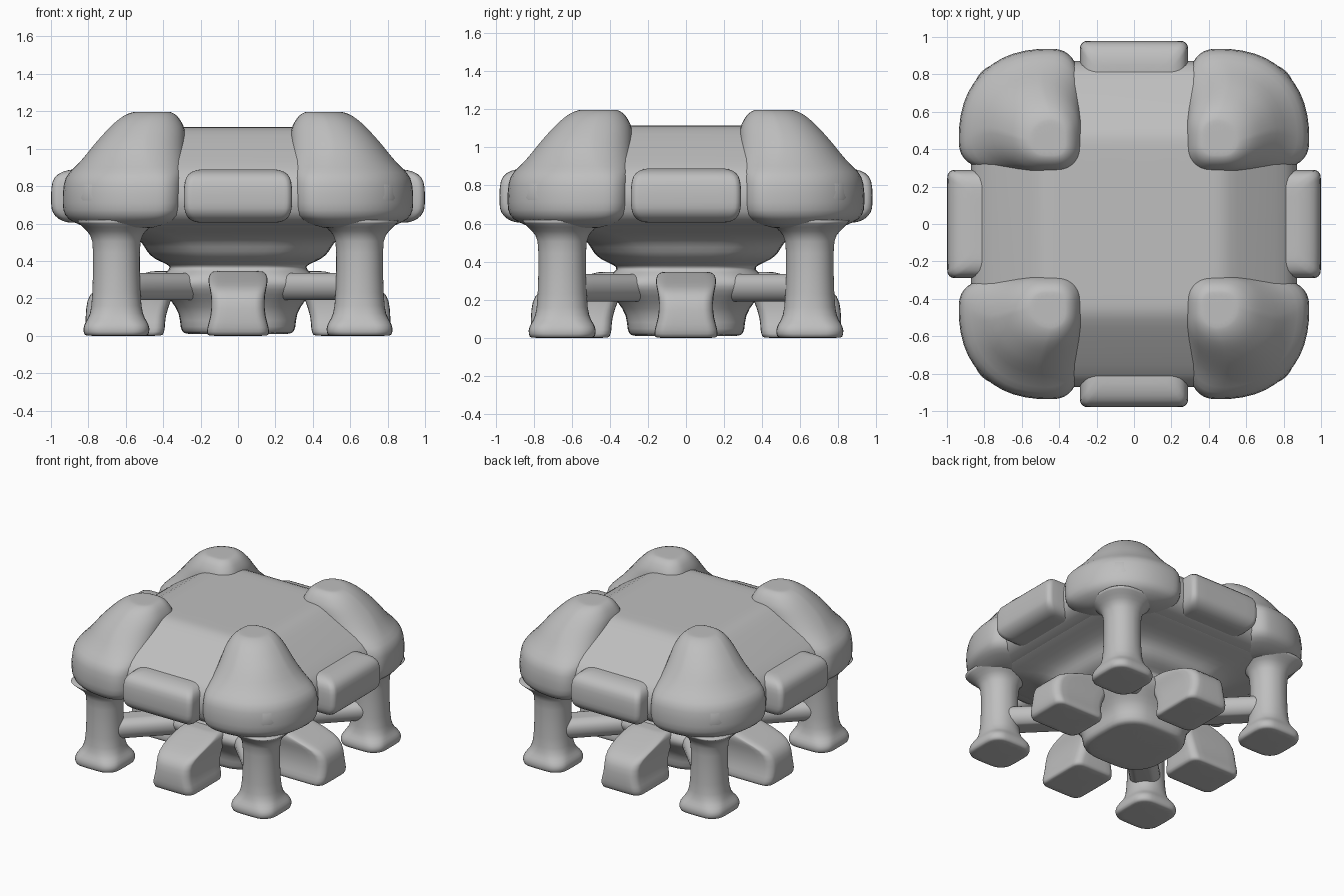
import bpy, bmesh, math
from mathutils import Matrix

cube = bpy.data.objects.get("Cube")
if cube:
    bpy.data.objects.remove(cube, do_unlink=True)

clay = bpy.data.materials.new("warm_grey")
clay.use_nodes = True
GREY = (0.52, 0.52, 0.52, 1)
clay.diffuse_color = GREY
clay.node_tree.nodes["Principled BSDF"].inputs["Base Color"].default_value = GREY


def outline(x0, x1, y0, y1, radii, steps=5):
    """Rounded rectangle; radii run from the low corner anticlockwise."""
    pts = []
    for i, r in enumerate(radii):
        sx, sy = ((-1, -1), (1, -1), (1, 1), (-1, 1))[i]
        cx = x1 - r if sx > 0 else x0 + r
        cy = y1 - r if sy > 0 else y0 + r
        for k in range(steps + 1):
            a = math.pi + (i + k / steps) * math.pi / 2
            pts.append((cx + r * math.cos(a), cy + r * math.sin(a)))
    return pts


def square(h, r, c=0):
    return outline(c - h, c + h, c - h, c + h, [r] * 4)


def shrunk(ring):
    """Copy of a ring drawn in towards its middle, to keep caps flat."""
    z, pts = ring
    cx = sum(p[0] for p in pts) / len(pts)
    cy = sum(p[1] for p in pts) / len(pts)
    return z, [(cx + (x - cx) * 0.9, cy + (y - cy) * 0.9) for x, y in pts]


def loft(name, rings, matrix=None, mirror=False):
    """Skin stacked outlines (z, points), with a flat cap at either end."""
    rings = [shrunk(rings[0])] + rings + [shrunk(rings[-1])]
    bm = bmesh.new()
    loops = [[bm.verts.new((x, y, z)) for x, y in pts] for z, pts in rings]
    n = len(loops[0])
    for low, high in zip(loops, loops[1:]):
        for i in range(n):
            j = (i + 1) % n
            bm.faces.new((low[i], low[j], high[j], high[i]))
    bm.faces.new(loops[0][::-1])
    bm.faces.new(loops[-1])
    if matrix:
        bm.transform(matrix)
    bmesh.ops.recalc_face_normals(bm, faces=bm.faces)
    mesh = bpy.data.meshes.new(name)
    bm.to_mesh(mesh)
    bm.free()
    mesh.materials.append(clay)
    mesh.shade_smooth()
    ob = bpy.data.objects.new(name, mesh)
    bpy.context.collection.objects.link(ob)
    if mirror:
        mod = ob.modifiers.new("four corners", 'MIRROR')
        mod.use_axis = (True, True, False)
        mod.use_mirror_merge = False
    sub = ob.modifiers.new("soften", 'SUBSURF')
    sub.levels = sub.render_levels = 1


# Roof deck with a flat top and sloping sides
loft("roof_deck", [(z, square(h, r)) for z, h, r in (
    (0.57, 0.66, 0.2), (0.60, 0.80, 0.2), (0.64, 0.875, 0.2), (0.83, 0.875, 0.2),
    (0.89, 0.82, 0.2), (0.98, 0.69, 0.15), (1.08, 0.54, 0.1), (1.11, 0.48, 0.1),
    (1.115, 0.42, 0.1))])

# Corner domes: broad outer chamfer, steep inner faces
loft("corner_domes", [(z, outline(a, b, a, b, [ri, rs, ro, rs]))
     for z, a, b, ri, rs, ro in (
    (0.575, 0.46, 0.80, 0.10, 0.10, 0.20), (0.605, 0.35, 0.88, 0.10, 0.12, 0.36),
    (0.64, 0.315, 0.93, 0.10, 0.12, 0.41), (0.70, 0.305, 0.94, 0.10, 0.12, 0.42),
    (0.82, 0.305, 0.935, 0.10, 0.12, 0.42), (0.87, 0.295, 0.91, 0.10, 0.14, 0.40),
    (0.93, 0.285, 0.84, 0.10, 0.19, 0.34), (1.03, 0.28, 0.765, 0.11, 0.22, 0.25),
    (1.10, 0.28, 0.70, 0.12, 0.20, 0.21), (1.14, 0.30, 0.66, 0.11, 0.17, 0.18),
    (1.18, 0.325, 0.61, 0.09, 0.13, 0.15), (1.197, 0.36, 0.56, 0.06, 0.08, 0.11))],
     mirror=True)

# Corner posts on spreading feet
loft("posts", [(z, square(h, r, 0.65)) for z, h, r in (
    (0.0, 0.172, 0.10), (0.04, 0.18, 0.10), (0.075, 0.165, 0.10),
    (0.11, 0.14, 0.12), (0.20, 0.128, 0.12), (0.48, 0.122, 0.115),
    (0.54, 0.135, 0.12), (0.58, 0.18, 0.15), (0.62, 0.22, 0.15))], mirror=True)

# Central pedestal: base, lower shelf, waist and flared top
loft("pedestal", [(z, square(h, r)) for z, h, r in (
    (0.01, 0.29, 0.2), (0.04, 0.31, 0.2), (0.12, 0.31, 0.2), (0.19, 0.36, 0.22),
    (0.25, 0.41, 0.22), (0.29, 0.42, 0.22), (0.33, 0.40, 0.25), (0.36, 0.36, 0.25),
    (0.38, 0.37, 0.25), (0.41, 0.45, 0.3), (0.45, 0.49, 0.3), (0.50, 0.51, 0.28),
    (0.54, 0.57, 0.25), (0.57, 0.68, 0.2), (0.60, 0.78, 0.2))])

# Seats and roof bumpers on each side, with arms out to the posts between them
for i, side in enumerate(("left", "back", "right", "front")):
    turn = Matrix.Rotation(i * math.pi / 2, 4, 'Z')
    diagonal = Matrix.Rotation((i + 0.5) * math.pi / 2, 4, 'Z')
    reach = 1.0 if i % 2 == 0 else 0.98
    loft(side + "_seat", [(z, outline(a, b, -w, w, [0.06] * 4))
         for z, a, b, w in (
        (0.0, 0.40, 0.80, 0.165), (0.04, 0.39, 0.815, 0.168), (0.10, 0.39, 0.815, 0.145),
        (0.19, 0.36, 0.81, 0.14), (0.25, 0.33, 0.775, 0.15),
        (0.29, 0.30, 0.66, 0.16), (0.33, 0.30, 0.52, 0.155),
        (0.345, 0.31, 0.46, 0.13))], turn)
    loft(side + "_arm", [(z, outline(0.30, 0.92, -w, w, [0.04] * 4))
         for z, w in ((0.19, 0.06), (0.22, 0.10), (0.28, 0.11), (0.32, 0.09),
                      (0.335, 0.05))], diagonal)
    loft(side + "_bumper", [(z, outline(0.62, reach - d, -w, w, [0.04] * 4))
         for z, d, w in (
        (0.605, 0.09, 0.22), (0.62, 0.04, 0.265), (0.66, 0.005, 0.285),
        (0.70, 0.0, 0.29), (0.80, 0.0, 0.29), (0.85, 0.015, 0.28),
        (0.88, 0.06, 0.25), (0.89, 0.12, 0.2))], turn)
